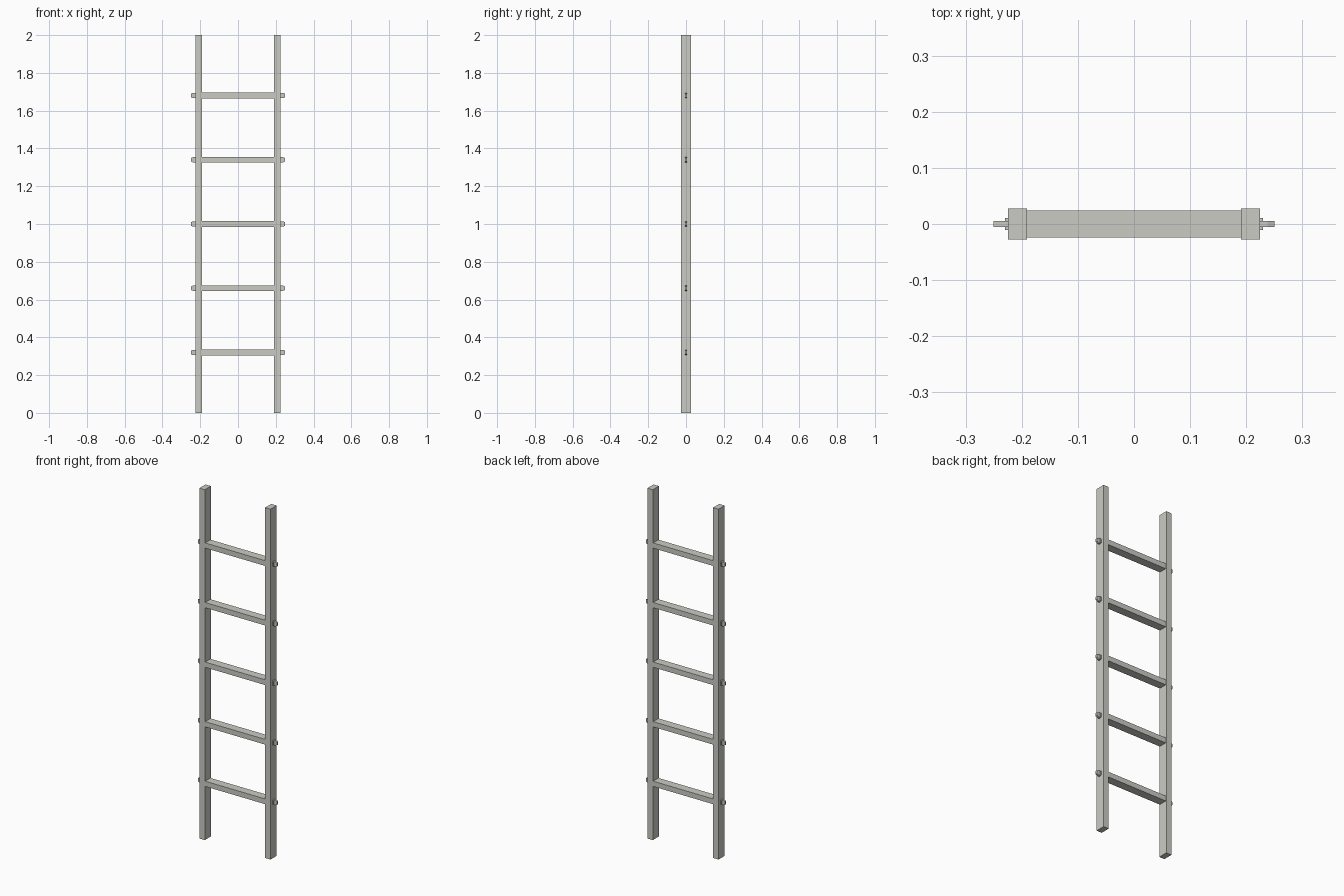
import bpy
import bmesh

cube = bpy.data.objects.get("Cube")
if cube:
    bpy.data.objects.remove(cube, do_unlink=True)

mat = bpy.data.materials.new("pale_grey")
mat.use_nodes = True
grey = (0.6, 0.6, 0.56, 1)
mat.diffuse_color = grey
mat.node_tree.nodes["Principled BSDF"].inputs["Base Color"].default_value = grey


def finish(name, bm):
    bmesh.ops.recalc_face_normals(bm, faces=bm.faces)
    mesh = bpy.data.meshes.new(name)
    bm.to_mesh(mesh)
    bm.free()
    mesh.materials.append(mat)
    obj = bpy.data.objects.new(name, mesh)
    bpy.context.collection.objects.link(obj)
    return obj


def box(name, center, size):
    bm = bmesh.new()
    bmesh.ops.create_cube(bm, size=1)
    bmesh.ops.scale(bm, vec=size, verts=bm.verts)
    bmesh.ops.translate(bm, vec=center, verts=bm.verts)
    return finish(name, bm)


def tab(name, side, z):
    # Thin upright peg with chamfered outer corners
    outline = [(0.22, -0.014), (0.238, -0.014), (0.25, -0.009),
               (0.25, 0.009), (0.238, 0.014), (0.22, 0.014)]
    bm = bmesh.new()
    face = bm.faces.new([bm.verts.new((side * x, -0.005, z + h)) for x, h in outline])
    out = bmesh.ops.extrude_face_region(bm, geom=[face])
    moved = [v for v in out["geom"] if isinstance(v, bmesh.types.BMVert)]
    bmesh.ops.translate(bm, vec=(0, 0.01, 0), verts=moved)
    return finish(name, bm)


sides = (("left", 1), ("right", -1))

# Upright rails
for label, side in sides:
    box(f"{label}_rail", (side * 0.2075, 0, 1), (0.034, 0.055, 2))

# Rungs, with a collar and peg at each end
for i in range(5):
    z = 0.32 + 0.34 * i
    box(f"rung_{i + 1}", (0, 0, z), (0.385, 0.048, 0.03))
    for label, side in sides:
        box(f"{label}_collar_{i + 1}", (side * 0.225, 0, z), (0.01, 0.022, 0.022))
        tab(f"{label}_peg_{i + 1}", side, z)
